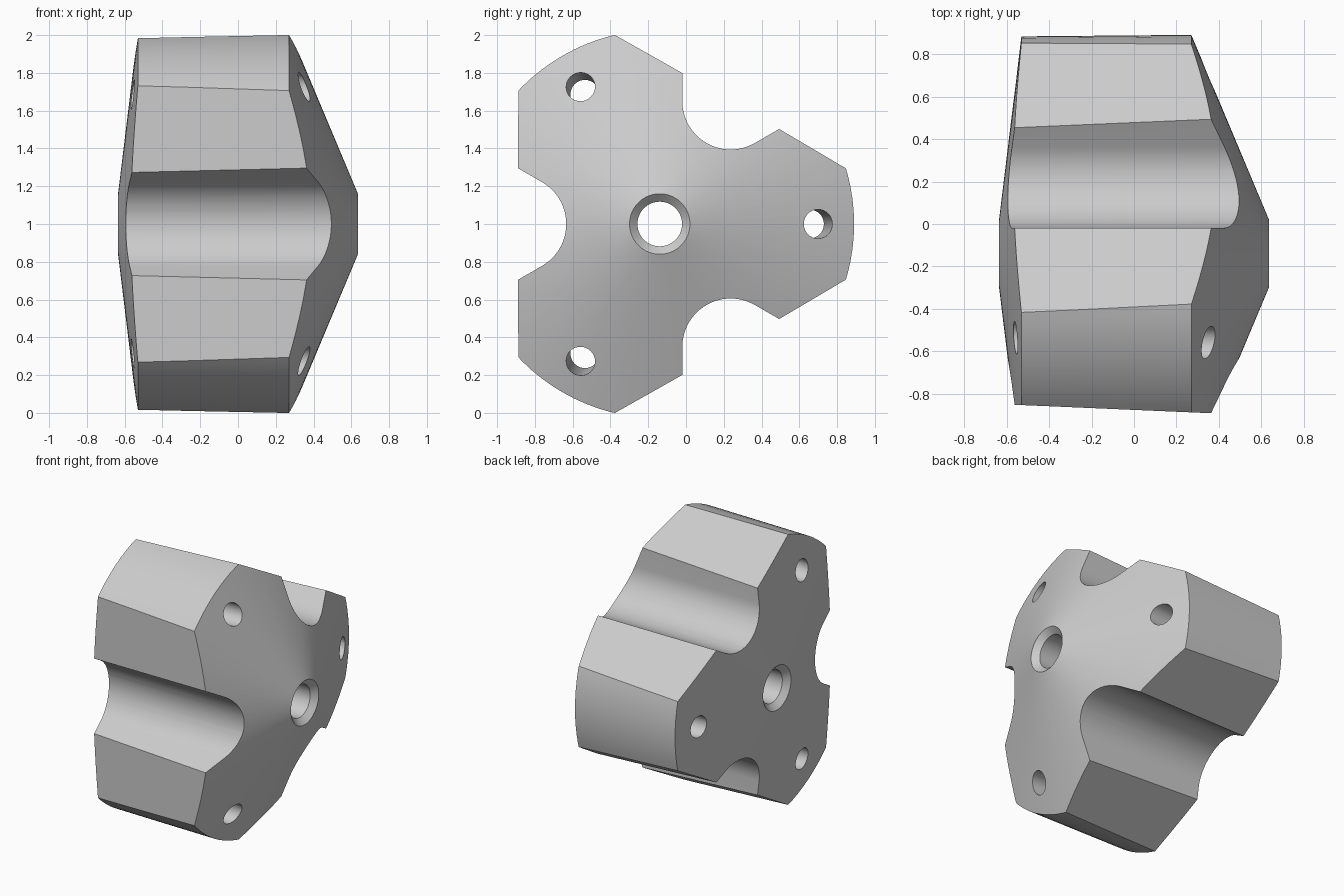
import bpy, bmesh
from math import cos, sin, pi, radians
from mathutils import Vector, Matrix

old = bpy.data.objects.get("Cube")
if old:
    bpy.data.objects.remove(old, do_unlink=True)

AXIS_Y, AXIS_Z = -0.139, 1.0
THIRDS = [0, 2 * pi / 3, 4 * pi / 3]

grey = bpy.data.materials.new("light_grey")
grey.use_nodes = True
colour = (0.6, 0.6, 0.6, 1)
grey.diffuse_color = colour
grey.node_tree.nodes["Principled BSDF"].inputs["Base Color"].default_value = colour


def polar(x, r, a):
    """Point at radius r and angle a around the hub axis."""
    return Vector((x, AXIS_Y + r * cos(a), AXIS_Z + r * sin(a)))


def make_object(bm, name):
    bmesh.ops.recalc_face_normals(bm, faces=bm.faces)
    mesh = bpy.data.meshes.new(name)
    bm.to_mesh(mesh)
    bm.free()
    mesh.materials.append(grey)
    obj = bpy.data.objects.new(name, mesh)
    bpy.context.collection.objects.link(obj)
    return obj


def prism(bm, ring_a, ring_b):
    """Closed solid between two matching outlines."""
    a = [bm.verts.new(p) for p in ring_a]
    b = [bm.verts.new(p) for p in ring_b]
    bm.faces.new(a)
    bm.faces.new(b[::-1])
    for i in range(len(a)):
        j = (i + 1) % len(a)
        bm.faces.new((a[i], b[i], b[j], a[j]))


# Turned hub: shallow cone, steep cone, drafted rim, countersunk bore
PROFILE = [(0.595, 0.118), (0.635, 0.16), (0.27, 1.029),
           (-0.53, 1.022), (-0.635, 0.16), (-0.595, 0.118)]
STEPS = 96
bm = bmesh.new()
rings = [[bm.verts.new(polar(x, r, 2 * pi * i / STEPS)) for x, r in PROFILE]
         for i in range(STEPS)]
for i in range(STEPS):
    p, q = rings[i], rings[(i + 1) % STEPS]
    for k in range(len(PROFILE)):
        m = (k + 1) % len(PROFILE)
        bm.faces.new((p[k], p[m], q[m], q[k]))

# Three slightly tilted flats between the arms
for third in THIRDS:
    a = third + pi
    normal = Vector((-0.043, cos(a), sin(a))).normalized()
    bmesh.ops.bisect_plane(bm, geom=bm.verts[:] + bm.edges[:] + bm.faces[:],
                           plane_co=polar(0, 0.736, a), plane_no=normal,
                           clear_outer=True)
    bmesh.ops.holes_fill(bm, edges=[e for e in bm.edges if e.is_boundary], sides=0)
hub = make_object(bm, "three_arm_hub")

# Flute cutters: round bottom with flaring straight sides
outline = [(1.2, -0.555)]
for i in range(25):
    t = radians(-60 + 5 * i)
    outline.append((0.751 - 0.256 * cos(t), 0.256 * sin(t)))
outline.append((1.2, 0.555))
bm = bmesh.new()
for third in THIRDS:
    a = third + pi
    rings = [[polar(x, u, a) + Vector((0, -sin(a), cos(a))) * v for u, v in outline]
             for x in (-1, 1)]
    prism(bm, *rings)
flutes = make_object(bm, "flute_cutter")

# Slightly slanted round hole through each arm
bm = bmesh.new()
for a in THIRDS:
    start, end = polar(-0.8, 0.779, a), polar(0.6, 0.851, a)
    spin = (end - start).to_track_quat('Z', 'Y').to_matrix().to_4x4()
    bmesh.ops.create_cone(bm, cap_ends=True, segments=32, radius1=0.077,
                          radius2=0.077, depth=(end - start).length,
                          matrix=Matrix.Translation((start + end) / 2) @ spin)
holes = make_object(bm, "arm_hole_cutter")

# Cut the flutes and holes, then drop the cutters
bpy.ops.object.select_all(action='DESELECT')
bpy.context.view_layer.objects.active = hub
hub.select_set(True)
for cutter in (flutes, holes):
    cutter.hide_render = True
    mod = hub.modifiers.new(cutter.name, 'BOOLEAN')
    mod.operation = 'DIFFERENCE'
    mod.solver = 'EXACT'
    mod.object = cutter
    bpy.ops.object.modifier_apply(modifier=mod.name)
    bpy.data.objects.remove(cutter, do_unlink=True)
bpy.ops.object.shade_smooth_by_angle(angle=radians(25))
